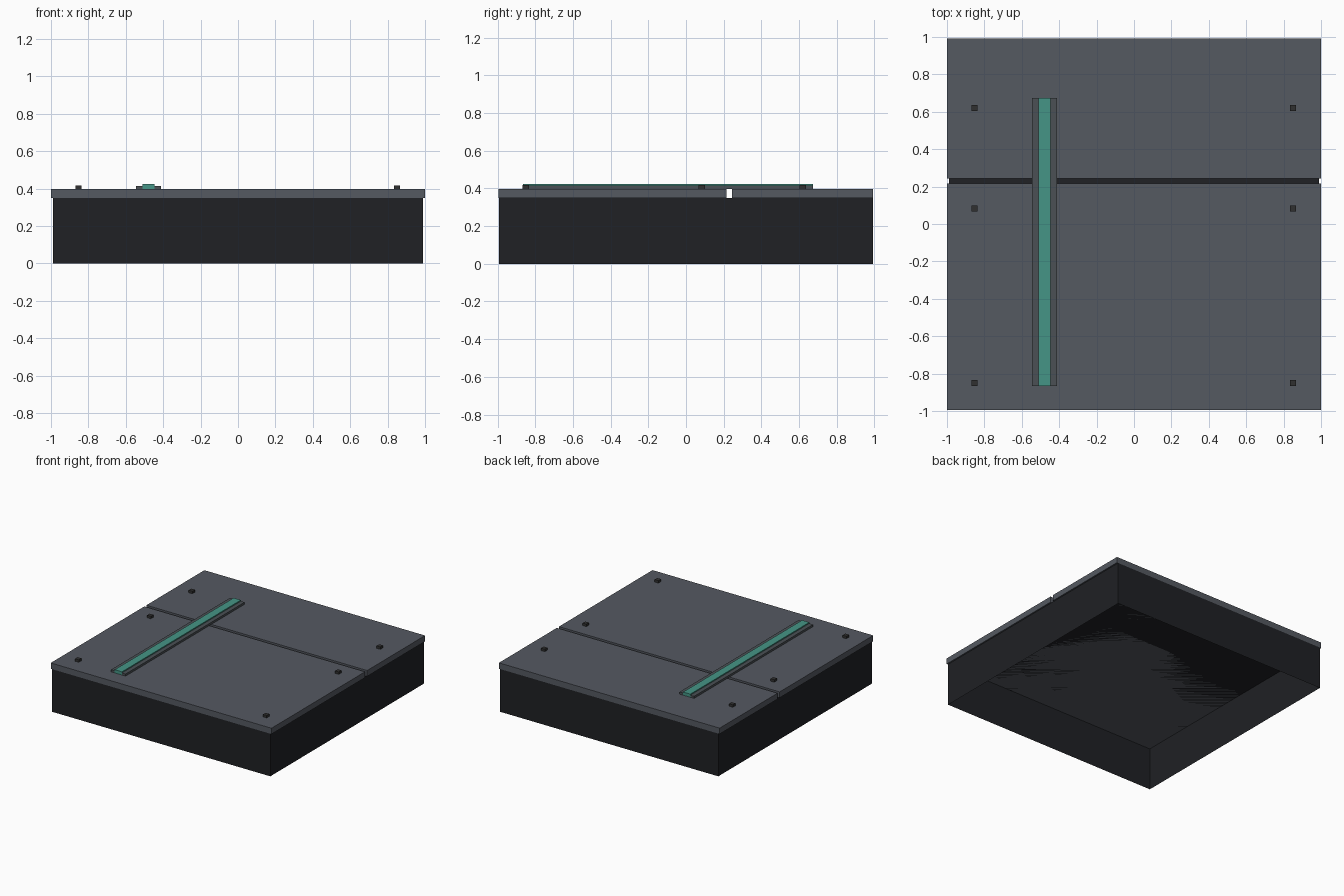
import bpy
import bmesh

if "Cube" in bpy.data.objects:
    bpy.data.objects.remove(bpy.data.objects["Cube"])


def material(name, rgb):
    m = bpy.data.materials.new(name)
    m.diffuse_color = (*rgb, 1)
    m.use_nodes = True
    m.node_tree.nodes["Principled BSDF"].inputs["Base Color"].default_value = m.diffuse_color
    return m


DARK = material("dark_housing", (0.014, 0.015, 0.018))
PLATE = material("plate_grey", (0.09, 0.10, 0.12))
RAIL = material("rail_grey", (0.07, 0.08, 0.09))
TEAL = material("teal_strip", (0.06, 0.30, 0.24))
STUD = material("stud_dark", (0.03, 0.03, 0.03))


def box(name, x, y, z, mat, open_bottom=False):
    """Box spanning the (min, max) ranges given for each axis."""
    bm = bmesh.new()
    bmesh.ops.create_cube(bm, size=1)
    for v in bm.verts:
        v.co = [r[0] if c < 0 else r[1] for c, r in zip(v.co, (x, y, z))]
    bm.normal_update()
    if open_bottom:
        bottom = [f for f in bm.faces if f.normal.z < -0.5]
        bmesh.ops.delete(bm, geom=bottom, context='FACES_ONLY')
    mesh = bpy.data.meshes.new(name)
    bm.to_mesh(mesh)
    bm.free()
    mesh.materials.append(mat)
    ob = bpy.data.objects.new(name, mesh)
    bpy.context.collection.objects.link(ob)
    return ob


# Housing: thin shell, open underneath
box("housing", (-0.988, 0.988), (-0.993, 0.993), (0, 0.35), DARK, open_bottom=True)

# Two cover plates with a narrow gap between them
box("front_plate", (-1, 1), (-0.995, 0.216), (0.35, 0.398), PLATE)
box("back_plate", (-1, 1), (0.243, 0.993), (0.35, 0.398), PLATE)

# Long raised strip held between two low rails
strip_y = (-0.866, 0.674)
box("teal_strip", (-0.511, -0.446), strip_y, (0.398, 0.424), TEAL)
box("left_rail", (-0.545, -0.511), strip_y, (0.398, 0.415), RAIL)
box("right_rail", (-0.446, -0.412), strip_y, (0.398, 0.415), RAIL)

# Square studs along both sides
s = 0.017
for side, x in (("left", -0.853), ("right", 0.85)):
    for row, y in (("front", -0.85), ("middle", 0.083), ("back", 0.62)):
        box(f"{side}_{row}_stud", (x - s, x + s), (y - s, y + s), (0.398, 0.418), STUD)
